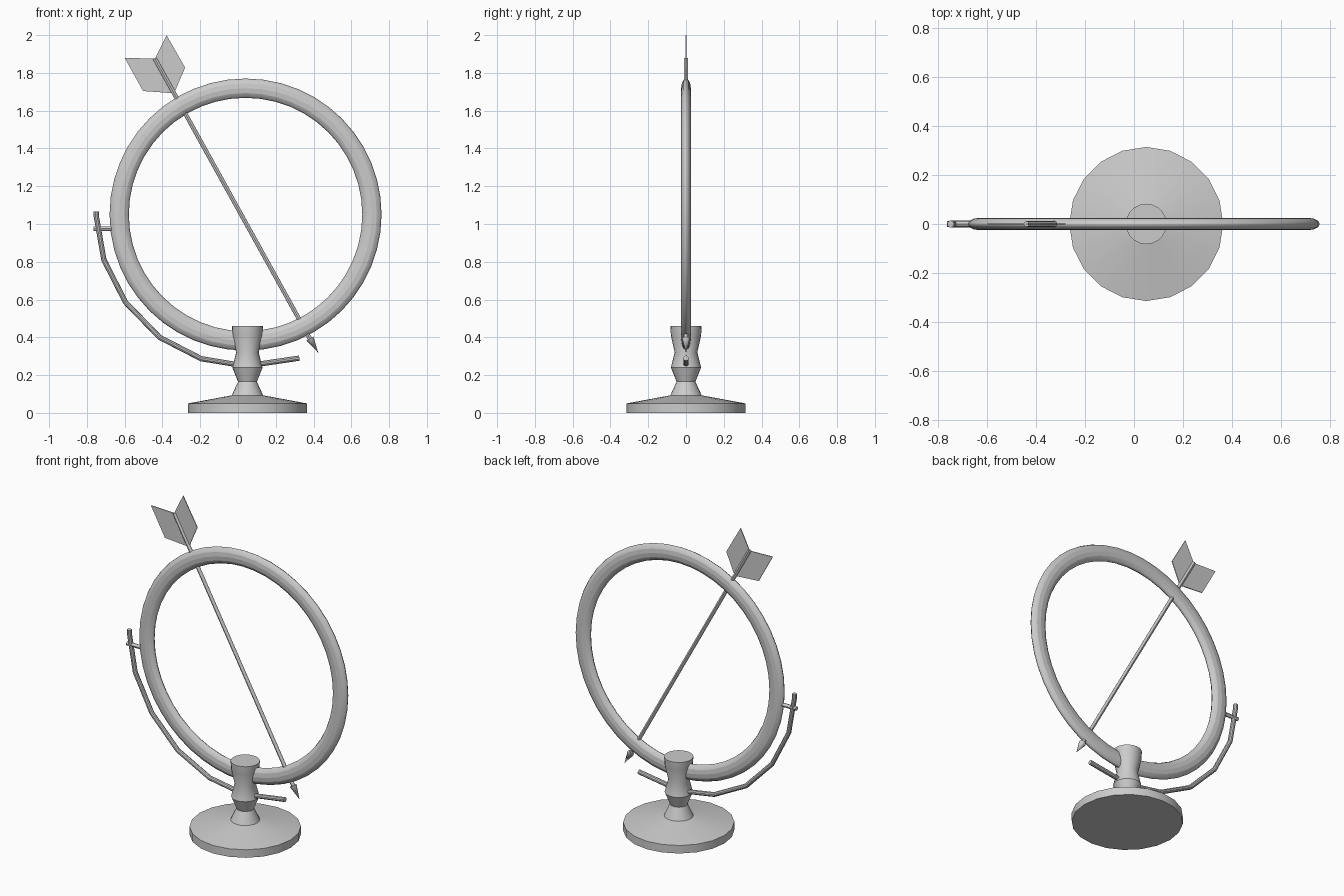
import bpy, bmesh, math
from mathutils import Vector

if "Cube" in bpy.data.objects:
    bpy.data.objects.remove(bpy.data.objects["Cube"])


def finish(obj, name, smooth=True):
    obj.name = name
    bpy.ops.object.select_all(action='DESELECT')
    obj.select_set(True)
    bpy.context.view_layer.objects.active = obj
    if smooth:
        bpy.ops.object.shade_smooth_by_angle(angle=math.radians(30))
    return obj


def mesh_object(name, bm, smooth=True):
    bmesh.ops.recalc_face_normals(bm, faces=bm.faces)
    me = bpy.data.meshes.new(name)
    bm.to_mesh(me)
    bm.free()
    obj = bpy.data.objects.new(name, me)
    bpy.context.collection.objects.link(obj)
    return finish(obj, name, smooth)


def rod(name, a, b, r1, r2, sides=12):
    """Tapered rod between two (x, z) points in the y = 0 plane."""
    a, b = Vector((a[0], 0, a[1])), Vector((b[0], 0, b[1]))
    d = b - a
    bpy.ops.mesh.primitive_cone_add(vertices=sides, radius1=r1, radius2=r2, depth=d.length,
                                    location=(a + b) / 2,
                                    rotation=d.to_track_quat('Z', 'Y').to_euler())
    return finish(bpy.context.object, name)


def tube(name, path, r, sides=10):
    """Mitred tube along (x, z) points."""
    pts = [Vector((x, 0, z)) for x, z in path]
    bm = bmesh.new()
    rings = []
    for i, p in enumerate(pts):
        t = (pts[min(i + 1, len(pts) - 1)] - pts[max(i - 1, 0)]).normalized()
        side = t.cross(Vector((0, 1, 0)))
        angles = [2 * math.pi * k / sides for k in range(sides)]
        rings.append([bm.verts.new(p + r * (math.cos(a) * side + math.sin(a) * Vector((0, 1, 0))))
                      for a in angles])
    for lo, hi in zip(rings, rings[1:]):
        for k in range(sides):
            n = (k + 1) % sides
            bm.faces.new((lo[k], lo[n], hi[n], hi[k]))
    bm.faces.new(rings[0])
    bm.faces.new(rings[-1])
    return mesh_object(name, bm)


def plate(name, outline, thickness):
    """Thin flat plate from an (x, z) outline."""
    bm = bmesh.new()
    face = bm.faces.new([bm.verts.new((x, -thickness / 2, z)) for x, z in outline])
    new = bmesh.ops.extrude_face_region(bm, geom=[face])['geom']
    bmesh.ops.translate(bm, vec=(0, thickness, 0),
                        verts=[v for v in new if isinstance(v, bmesh.types.BMVert)])
    return mesh_object(name, bm, smooth=False)


# Turned pedestal
profile = [(0, 0), (0.315, 0), (0.315, 0.05), (0.083, 0.093), (0.05, 0.165),
           (0.08, 0.24), (0.06, 0.32), (0.08, 0.41), (0.083, 0.46), (0, 0.46)]
bm = bmesh.new()
verts = [bm.verts.new((r, 0, z)) for r, z in profile]
edges = [bm.edges.new(pair) for pair in zip(verts, verts[1:])]
bmesh.ops.spin(bm, geom=verts + edges, cent=(0, 0, 0), axis=(0, 0, 1),
               angle=2 * math.pi, steps=20)
bmesh.ops.remove_doubles(bm, verts=bm.verts, dist=1e-4)
mesh_object("pedestal", bm).location.x = 0.05

# Large ring, flattened front to back
bpy.ops.mesh.primitive_torus_add(major_radius=0.669, minor_radius=0.051, major_segments=48,
                                 minor_segments=12, location=(0.04, 0, 1.05),
                                 rotation=(math.pi / 2, 0, 0))
ring = finish(bpy.context.object, "ring")
ring.scale.z = 0.5

# Curved side arm and its peg
tube("curved_arm", [(-0.75, 1.065), (-0.75, 1.04), (-0.71, 0.81), (-0.595, 0.585),
                    (-0.415, 0.4), (-0.195, 0.287), (0.04, 0.248), (0.325, 0.29)], 0.014)
rod("arm_peg", (-0.765, 0.975), (-0.66, 0.975), 0.012, 0.012)

# Arrow: shaft, tip and two tail vanes
rod("arrow_shaft", (-0.44, 1.875), (0.385, 0.385), 0.0115, 0.0115)
rod("arrow_tip", (0.381, 0.393), (0.425, 0.318), 0.021, 0.0)
plate("tail_vane_right", [(-0.44, 1.875), (-0.378, 2.0), (-0.28, 1.828), (-0.338, 1.692)], 0.005)
plate("tail_vane_left", [(-0.44, 1.875), (-0.6, 1.88), (-0.503, 1.704), (-0.338, 1.692)], 0.005)
